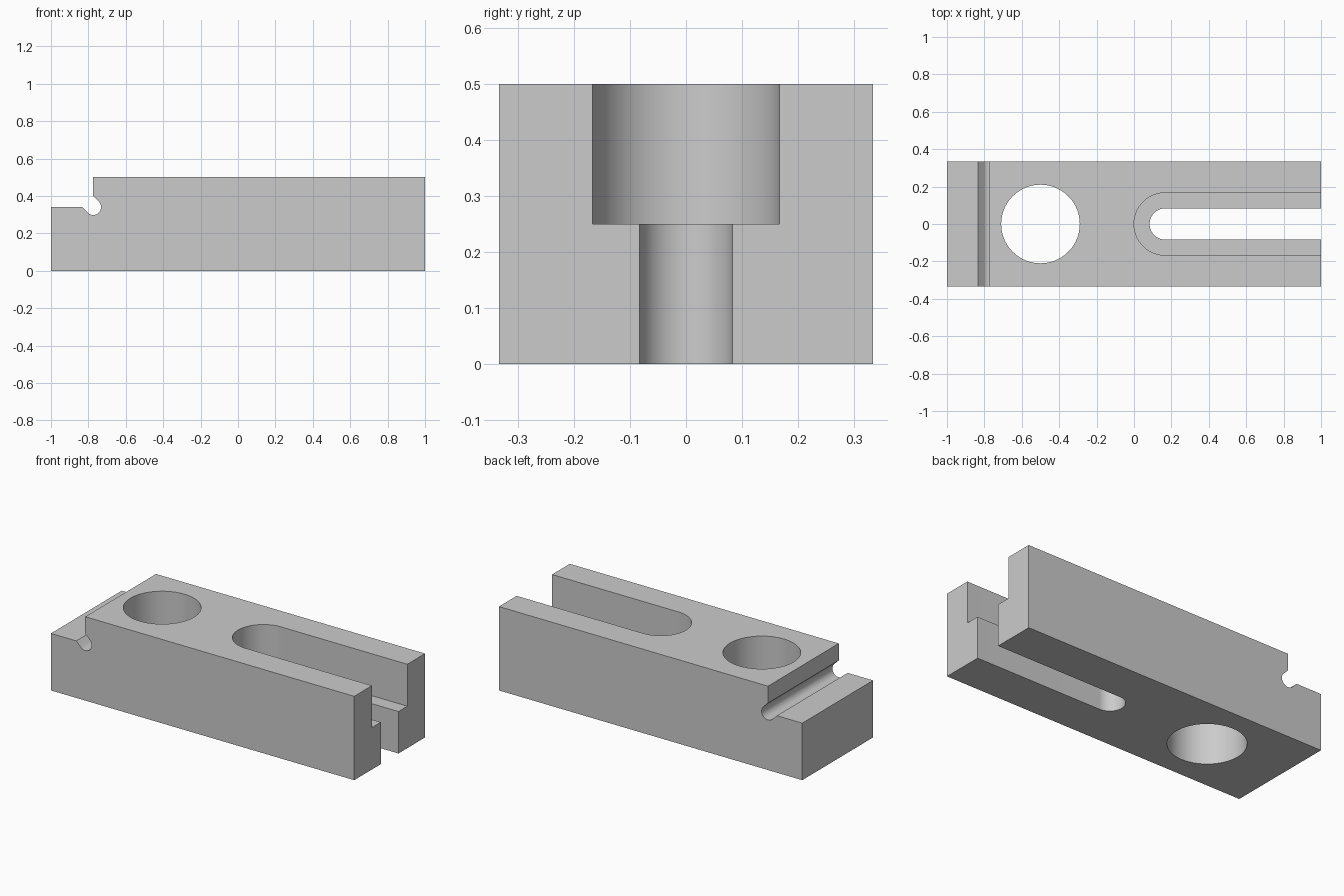
import bpy, bmesh
from math import cos, sin, pi, radians

cube = bpy.data.objects.get("Cube")
if cube:
    bpy.data.objects.remove(cube, do_unlink=True)

HALF_W, TOP = 1 / 3, 0.5
STEP_X, STEP_Z, GROOVE_R = -0.774, 0.34, 0.0417

# Plain grey metal
grey = bpy.data.materials.new("machined grey")
grey.use_nodes = True
COLOUR = (0.6, 0.6, 0.6, 1)
grey.diffuse_color = COLOUR
grey.node_tree.nodes["Principled BSDF"].inputs["Base Color"].default_value = COLOUR


def arc(cx, cy, r, start, end, steps):
    angles = [radians(start + (end - start) * i / steps) for i in range(steps + 1)]
    return [(cx + r * cos(a), cy + r * sin(a)) for a in angles]


def prism(name, points, offset):
    """Extrude a closed outline of 3D points along offset."""
    bm = bmesh.new()
    face = bm.faces.new([bm.verts.new(p) for p in points])
    new = bmesh.ops.extrude_face_region(bm, geom=[face])["geom"]
    bmesh.ops.translate(bm, vec=offset, verts=[v for v in new if isinstance(v, bmesh.types.BMVert)])
    bmesh.ops.recalc_face_normals(bm, faces=bm.faces)
    mesh = bpy.data.meshes.new(name)
    bm.to_mesh(mesh)
    bm.free()
    mesh.materials.append(grey)
    obj = bpy.data.objects.new(name, mesh)
    bpy.context.collection.objects.link(obj)
    return obj


def cut(body, name, outline, low, high):
    """Cut a vertical pocket with the given plan outline."""
    cutter = prism(name, [(x, y, low) for x, y in outline], (0, 0, high - low))
    cutter.hide_render = True
    mod = body.modifiers.new(name, "BOOLEAN")
    mod.operation, mod.solver, mod.object = "DIFFERENCE", "EXACT", cutter
    bpy.context.view_layer.objects.active = body
    bpy.ops.object.modifier_apply(modifier=name)
    bpy.data.objects.remove(cutter, do_unlink=True)


def slot(r):
    """Round-ended slot that runs out of the +x end."""
    return [(1.1, r)] + arc(1 / 6, 0, r, 90, 270, 48) + [(1.1, -r)]


# Block with a stepped end and a diagonal relief groove in the step corner
reach = GROOVE_R * 2 ** 0.5
side = [(-1, 0), (1, 0), (1, TOP), (STEP_X, TOP), (STEP_X, STEP_Z + reach)]
side += arc(STEP_X, STEP_Z, GROOVE_R, 45, -135, 32)
side += [(STEP_X - reach, STEP_Z), (-1, STEP_Z)]
block = prism("clamp_block", [(x, -HALF_W, z) for x, z in side], (0, 2 * HALF_W, 0))

# Through hole, wide upper slot and narrow lower slot
cut(block, "bolt_hole", arc(-0.5, 0, 0.21, 0, 360, 96)[:-1], -0.1, 0.6)
cut(block, "upper_slot", slot(1 / 6), 0.25, 0.6)
cut(block, "lower_slot", slot(1 / 12), -0.1, 0.3)

# Smooth the curved walls, keep machined edges sharp
bpy.ops.object.select_all(action="DESELECT")
block.select_set(True)
bpy.context.view_layer.objects.active = block
bpy.ops.object.shade_smooth_by_angle(angle=radians(30))
